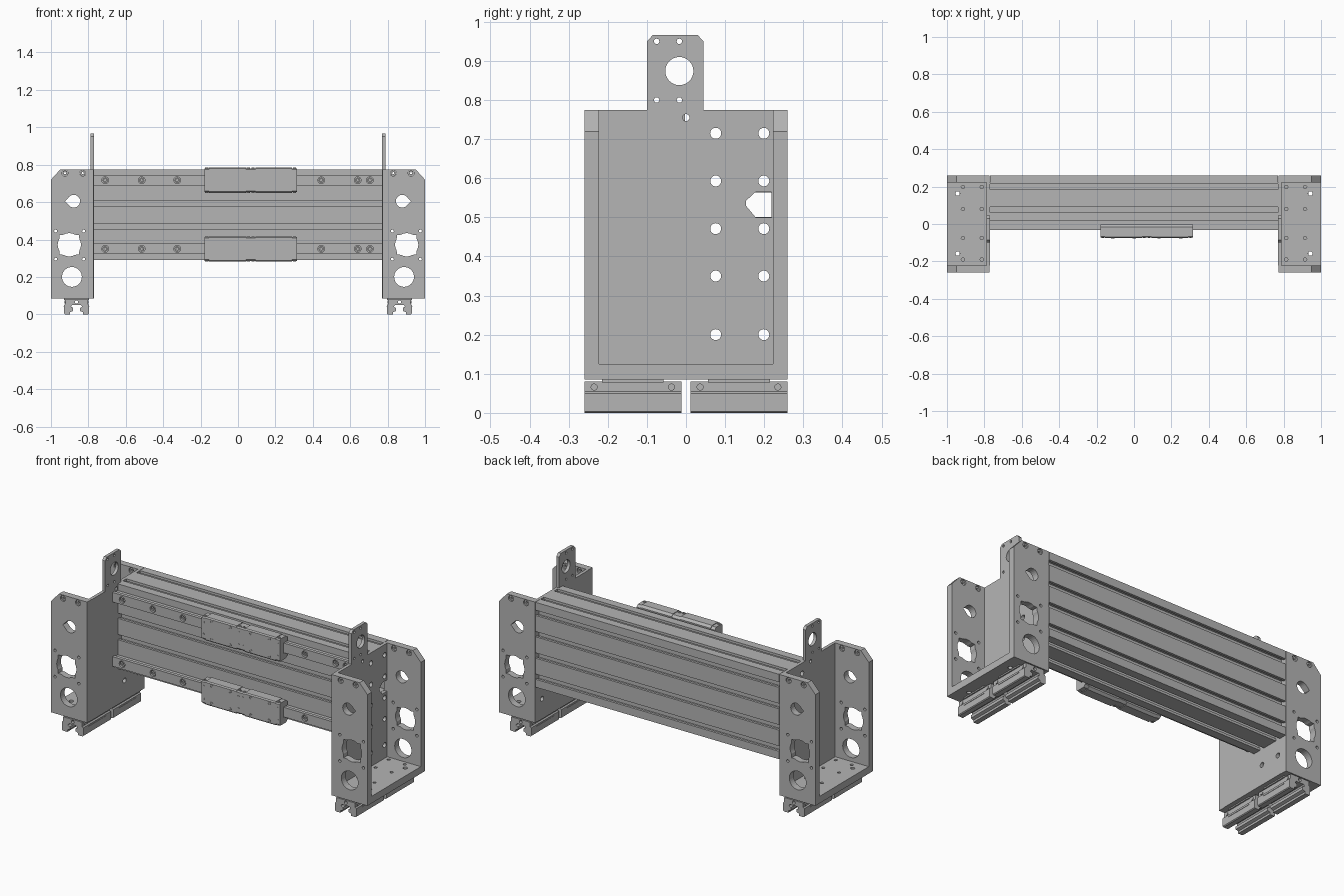
import bpy, bmesh, math
from mathutils import Matrix

if "Cube" in bpy.data.objects:
    bpy.data.objects.remove(bpy.data.objects["Cube"])

grey = bpy.data.materials.new("machined grey")
grey.use_nodes = True
grey.diffuse_color = (0.46, 0.46, 0.46, 1)
bsdf = grey.node_tree.nodes["Principled BSDF"]
bsdf.inputs["Base Color"].default_value = (0.46, 0.46, 0.46, 1)
bsdf.inputs["Roughness"].default_value = 0.6

# Drawing planes: columns are the world directions of u, v and the extrusion
PLANES = {
    "xz": Matrix(((1, 0, 0, 0), (0, 0, -1, 0), (0, 1, 0, 0), (0, 0, 0, 1))),
    "yz": Matrix(((0, 0, 1, 0), (1, 0, 0, 0), (0, 1, 0, 0), (0, 0, 0, 1))),
    "xy": Matrix.Identity(4),
}
NORMAL_AXIS = {"xz": 1, "yz": 0, "xy": 2}


def circle(u, v, r, n=20):
    return [(u + r * math.cos(2 * math.pi * i / n), v + r * math.sin(2 * math.pi * i / n)) for i in range(n)]


def rect(u0, u1, v0, v1):
    return [(u0, v0), (u1, v0), (u1, v1), (u0, v1)]


def extrude(name, plane, outline, start, end, holes=()):
    """Fill an outline with holes and extrude it between two positions."""
    curve = bpy.data.curves.new(name, "CURVE")
    curve.dimensions = "2D"
    curve.fill_mode = "BOTH"
    curve.extrude = abs(end - start) / 2
    for loop in [outline, *holes]:
        spline = curve.splines.new("POLY")
        spline.points.add(len(loop) - 1)
        for point, (u, v) in zip(spline.points, loop):
            point.co = (u, v, 0, 1)
        spline.use_cyclic_u = True
    temp = bpy.data.objects.new(name + "_curve", curve)
    bpy.context.collection.objects.link(temp)
    graph = bpy.context.evaluated_depsgraph_get()
    mesh = bpy.data.meshes.new_from_object(temp.evaluated_get(graph))
    bpy.data.objects.remove(temp)
    mesh.transform(PLANES[plane])
    shift = [0, 0, 0]
    shift[NORMAL_AXIS[plane]] = (start + end) / 2
    mesh.transform(Matrix.Translation(shift))
    bm = bmesh.new()
    bm.from_mesh(mesh)
    bmesh.ops.remove_doubles(bm, verts=bm.verts, dist=0.00001)
    bmesh.ops.recalc_face_normals(bm, faces=bm.faces)
    for face in bm.faces:
        face.smooth = False
    bm.to_mesh(mesh)
    bm.free()
    mesh.materials.clear()
    mesh.materials.append(grey)
    obj = bpy.data.objects.new(name, mesh)
    bpy.context.collection.objects.link(obj)
    return obj


def flip(points, s):
    return [(s * u, v) for u, v in points]


def motor_opening(u, v):
    """Square opening whose sides bulge into a circle."""
    loop = []
    for i in range(48):
        a = 2 * math.pi * i / 48
        square = 0.053 / max(abs(math.cos(a)), abs(math.sin(a)))
        r = max(square, 0.062)
        loop.append((u + r * math.cos(a), v + r * math.sin(a)))
    return loop


# Beam: hollow slotted extrusion, two cells deep and four cells high
Y0, Y1, Z0, Z1 = 0.015, 0.26, 0.29, 0.775
CORE_Y = (0.076, 0.199)
CORE_Z = (0.35, 0.471, 0.593, 0.715)
SLOT = ((-0.015, 0), (-0.015, 0.014), (-0.022, 0.014), (-0.022, 0.033),
        (0.022, 0.033), (0.022, 0.014), (0.015, 0.014), (0.015, 0))
outline = [(Y0, Z0)]
outline += [(c + a, Z0 + d) for c in CORE_Y for a, d in SLOT] + [(Y1, Z0)]
outline += [(Y1 - d, c + a) for c in CORE_Z for a, d in SLOT] + [(Y1, Z1)]
outline += [(c - a, Z1 - d) for c in reversed(CORE_Y) for a, d in SLOT] + [(Y0, Z1)]
outline += [(Y0 + d, c - a) for c in reversed(CORE_Z) for a, d in SLOT]
cores = [circle(y, z, 0.014) for y in CORE_Y for z in CORE_Z]
cells = [rect(a, b, lo + 0.03, hi - 0.03) for a, b in ((0.04, 0.125), (0.15, 0.235))
         for lo, hi in zip(CORE_Z, CORE_Z[1:])]
extrude("beam", "yz", outline, -0.77, 0.77, cores + cells)

# Rails with bolts, and two carriages on each rail
BOLT_X = (-0.71, -0.515, -0.325, 0.445, 0.64, 0.705)
for label, zc in (("lower", 0.35), ("upper", 0.717)):
    extrude(label + "_rail_base", "xz", rect(-0.77, 0.77, zc - 0.02, zc + 0.02), 0.015, -0.014)
    extrude(label + "_rail_head", "xz", rect(-0.77, 0.77, zc - 0.0275, zc + 0.0275), -0.014, -0.033,
            [circle(x, zc, 0.018) for x in BOLT_X])
    for x in BOLT_X:
        extrude(label + "_rail_bolt", "xz", circle(x, zc, 0.014), -0.012, -0.027, [circle(x, zc, 0.007, 6)])
    for x0 in (-0.18, 0.0675):
        x1 = x0 + 0.2475
        for part, a, b, h, front in (("body", x0 + 0.026, x1 - 0.026, 0.0675, -0.075),
                                     ("cap", x0, x0 + 0.026, 0.064, -0.072),
                                     ("cap", x1 - 0.026, x1, 0.064, -0.072)):
            half = [(-0.038, 0.03), (-0.003, 0.03), (-0.003, h - 0.012), (-0.016, h),
                    (front + 0.006, h), (front, h - 0.006)]
            profile = [(y, zc + z) for y, z in half] + [(y, zc - z) for y, z in reversed(half)]
            extrude(f"{label}_carriage_{part}", "yz", profile, a, b)
            if part == "cap":
                mid = (a + b) / 2
                for e in (-1, 1):
                    extrude(label + "_grease_port", "xy", circle(mid, -0.058, 0.009, 12),
                            zc + e * h, zc + e * (h + 0.003), [circle(mid, -0.058, 0.005, 12)])
                    extrude(label + "_cap_screw", "xz", circle(mid, zc + e * 0.035, 0.006, 10),
                            front, front - 0.002)
        for x in (x0 + 0.066, x1 - 0.066):
            for e in (-1, 1):
                extrude(label + "_carriage_thread", "xz", circle(x, zc + e * 0.05, 0.009, 14),
                        -0.075, -0.077, [circle(x, zc + e * 0.05, 0.006, 14)])

# End brackets, mirrored left and right
for side, s in (("left", 1), ("right", -1)):
    # Front and back plates with chamfered outer corner
    face = [(0.772, 0.085), (1, 0.085), (1, 0.72), (0.95, 0.775), (0.772, 0.775)]
    drop = [(0.925, 0.605)] + [(0.878 + 0.034 * math.cos(a), 0.605 + 0.034 * math.sin(a))
                               for a in [math.radians(45 + 15 * i) for i in range(19)]]
    holes = [drop, motor_opening(0.902, 0.372), circle(0.888, 0.2, 0.053, 32)]
    holes += [circle(0.9 + a, 0.37 + b, 0.008, 12) for a in (-0.075, 0.075) for b in (-0.075, 0.075)]
    holes += [circle(x, 0.755, 0.016) for x in (0.83, 0.925)]
    for label, y0, y1 in (("front", -0.26, -0.222), ("back", 0.222, 0.26)):
        extrude(f"{side}_{label}_plate", "xz", flip(face, s), y0, y1, [flip(h, s) for h in holes])
        for x in (0.83, 0.925):
            extrude(f"{side}_{label}_plate_screw", "xz", circle(s * x, 0.755, 0.014),
                    y0 + 0.006, y1 - 0.006, [circle(s * x, 0.755, 0.006, 6)])

    # Inner plate with raised lug
    lug = [(-0.222, 0.085), (0.222, 0.085), (0.222, 0.775), (0.045, 0.775), (0.045, 0.95), (0.03, 0.966),
           (-0.085, 0.966), (-0.1, 0.95), (-0.1, 0.775), (-0.222, 0.775)]
    holes = [circle(y, z, 0.014) for y in CORE_Y for z in (0.2, *CORE_Z)]
    holes += [circle(y, z, 0.007, 12) for y in (-0.075, -0.017) for z in (0.8, 0.95)]
    holes += [circle(-0.017, 0.874, 0.036, 32), circle(0, 0.755, 0.009, 14)]
    holes.append([(0.153, 0.53), (0.178, 0.5), (0.219, 0.5), (0.219, 0.565), (0.178, 0.565), (0.153, 0.542)])
    extrude(side + "_inner_plate", "yz", lug, s * 0.77, s * 0.788, holes)

    # Bottom plate
    holes = [circle(s * x, y, 0.009, 12) for x in (0.814, 0.915) for y in (-0.19, -0.075, 0.08, 0.198)]
    holes += [circle(s * 0.943, y, 0.012, 14) for y in (-0.158, 0.163)]
    extrude(side + "_bottom_plate", "xy", rect(*sorted((s * 0.788, s * 1)), -0.222, 0.222),
            0.085, 0.125, holes)

    # Slotted clamp feet
    half = [(0.06, 0.08), (0.06, 0.055), (0.067, 0.05), (0.067, 0.004), (0.062, 0), (0.034, 0), (0.034, 0.012),
            (0.018, 0.018), (0.018, 0.034), (0.03, 0.04), (0.024, 0.05)]
    xc = s * 0.863
    foot = [(xc + x, z) for x, z in half] + [(xc - x, z) for x, z in reversed(half)]
    for label, y0, y1 in (("front", -0.26, -0.012), ("back", 0.011, 0.26)):
        name = f"{side}_{label}_foot"
        extrude(name, "xz", foot, y0, y1, [circle(xc, 0.066, 0.009, 14)])
        extrude(name + "_pad", "xy", rect(xc - 0.067, xc + 0.067, y0 + 0.045, y1 - 0.045), 0.078, 0.086)
        for e in (-1, 1):
            extrude(name + "_rib", "yz", rect(y0 + 0.045, y1 - 0.045, 0.038, 0.042),
                    xc + e * 0.066, xc + e * 0.069)
            for y in (y0 + 0.025, y1 - 0.025):
                extrude(name + "_screw", "yz", circle(y, 0.066, 0.009, 14), xc + e * 0.058, xc + e * 0.064)
